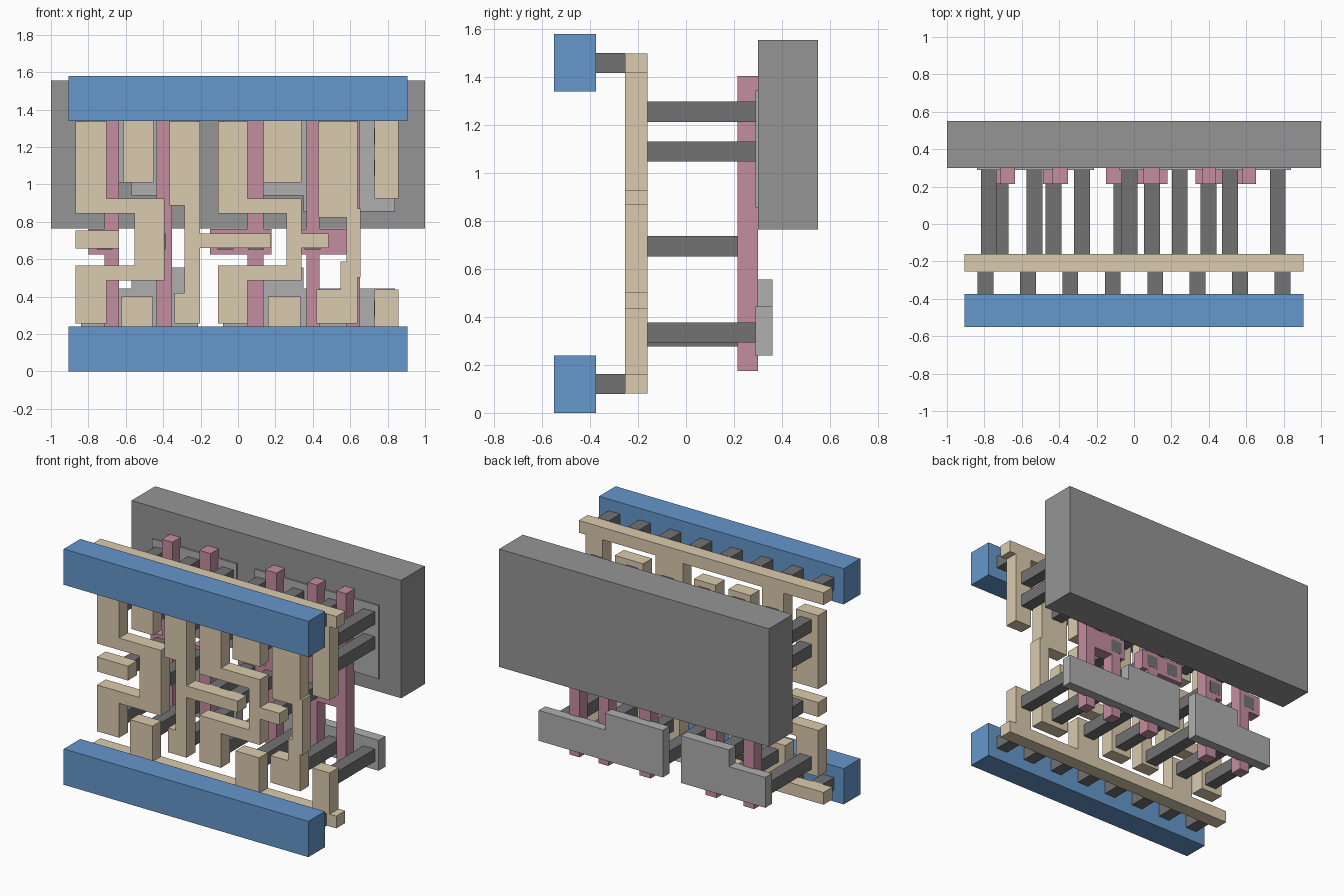
import bpy, bmesh


def material(name, rgb):
    m = bpy.data.materials.new(name)
    m.diffuse_color = (*rgb, 1)
    return m


BLUE = material("blue", (0.13, 0.31, 0.60))
BEIGE = material("beige", (0.71, 0.60, 0.42))
PINK = material("pink", (0.56, 0.27, 0.35))
DARK = material("dark_grey", (0.17, 0.17, 0.17))
MID = material("mid_grey", (0.30, 0.30, 0.30))
LIGHT = material("light_grey", (0.43, 0.43, 0.43))


def plate(name, outline, y0, y1, mat):
    """Extrude an x-z outline from y0 to y1."""
    pts = [p for i, p in enumerate(outline) if p != outline[i - 1]]
    bm = bmesh.new()
    face = bm.faces.new([bm.verts.new((x, y0, z)) for x, z in pts])
    new = bmesh.ops.extrude_face_region(bm, geom=[face])["geom"]
    verts = [v for v in new if isinstance(v, bmesh.types.BMVert)]
    bmesh.ops.translate(bm, verts=verts, vec=(0, y1 - y0, 0))
    bmesh.ops.recalc_face_normals(bm, faces=bm.faces)
    me = bpy.data.meshes.new(name)
    bm.to_mesh(me)
    bm.free()
    me.materials.append(mat)
    ob = bpy.data.objects.new(name, me)
    bpy.context.collection.objects.link(ob)
    return ob


def rect(x0, x1, z0, z1):
    return [(x0, z0), (x1, z0), (x1, z1), (x0, z1)]


def stud(name, x, z, y0, y1):
    h = 0.042
    plate(name, rect(x - h, x + h, z - h, z + h), y0, y1, DARK)


W = 0.907
LI = (-0.255, -0.16)

# Back block and front bars
plate("well_block", rect(-1, 1, 0.765, 1.555), 0.30, 0.55, MID)
plate("lower_bar", rect(-W, W, 0, 0.24), -0.55, -0.375, BLUE)
plate("upper_bar", rect(-W, W, 1.34, 1.58), -0.55, -0.375, BLUE)

# Stepped thin plates: lower pair free, upper pair set into the block
plate("lower_plate_left", [(-0.84, 0.24), (-0.215, 0.24), (-0.215, 0.556),
      (-0.57, 0.556), (-0.57, 0.444), (-0.84, 0.444)], 0.29, 0.36, LIGHT)
plate("lower_plate_right", [(-0.08, 0.24), (0.84, 0.24), (0.84, 0.444),
      (0.35, 0.444), (0.35, 0.556), (-0.08, 0.556)], 0.29, 0.36, LIGHT)
plate("upper_plate_left", [(-0.84, 1.01), (-0.57, 1.01), (-0.57, 0.94),
      (-0.215, 0.94), (-0.215, 1.345), (-0.84, 1.345)], 0.29, 0.36, LIGHT)
plate("upper_plate_right", [(-0.08, 0.94), (0.35, 0.94), (0.35, 0.856),
      (0.84, 0.856), (0.84, 1.345), (-0.08, 1.345)], 0.29, 0.36, LIGHT)


# Pink gate fingers, each with a contact pad at mid height
def finger(x0, x1, p0, p1):
    b, t, lo, hi = 0.175, 1.405, 0.625, 0.76
    return [(x0, b), (x1, b), (x1, lo), (p1, lo), (p1, hi), (x1, hi), (x1, t),
            (x0, t), (x0, hi), (p0, hi), (p0, lo), (x0, lo)]


for i, f in enumerate([(-0.715, -0.637, -0.80, -0.637),
                       (-0.437, -0.353, -0.487, -0.353),
                       (0.052, 0.136, -0.15, 0.18),
                       (0.366, 0.437, 0.33, 0.58)]):
    plate(f"gate_finger_{i + 1}", finger(*f), 0.215, 0.30, PINK)
plate("gate_finger_5", rect(0.58, 0.652, 0.175, 1.405), 0.215, 0.30, PINK)


# Beige rails with teeth
def comb(z_out, z_in, teeth):
    pts = [(W, z_out), (-W, z_out), (-W, z_in)]
    for x0, x1, z in teeth:
        pts += [(x0, z_in), (x0, z), (x1, z), (x1, z_in)]
    return pts + [(W, z_in)]


plate("upper_rail", comb(1.50, 1.418, [(-0.612, -0.452, 1.01),
      (0.136, 0.34, 1.01), (0.73, 0.858, 0.925)]), *LI, BEIGE)
plate("lower_rail", comb(0.08, 0.162, [(-0.622, -0.457, 0.40),
      (0.16, 0.335, 0.40), (0.73, 0.858, 0.438)]), *LI, BEIGE)


# Beige wiring
def bracket(x0, x1, xi, xo, stub):
    return [(x0, 1.337), (x0, 0.845), (xi, 0.845), (xi, 0.567), (x0, 0.567),
            (x0, 0.257), (x1, 0.257), (x1, 0.487), (xo, 0.487), (xo, 0.66),
            (stub, 0.66), (stub, 0.738), (xo, 0.738), (xo, 0.925),
            (x1, 0.925), (x1, 1.337)]


plate("left_bracket_wire", bracket(-0.868, -0.703, -0.553, -0.393, -0.393),
      *LI, BEIGE)
plate("centre_bracket_wire", bracket(-0.108, 0.052, 0.26, 0.34, 0.485),
      *LI, BEIGE)
plate("input_tab", rect(-0.868, -0.637, 0.658, 0.754), *LI, BEIGE)
plate("branch_wire", [(-0.366, 1.337), (-0.366, 0.888), (-0.286, 0.888),
      (-0.286, 0.42), (-0.34, 0.42), (-0.34, 0.257), (-0.203, 0.257),
      (-0.203, 0.66), (0.176, 0.66), (0.176, 0.738), (-0.203, 0.738),
      (-0.203, 1.337)], *LI, BEIGE)
plate("right_wire", [(0.43, 1.337), (0.43, 0.823), (0.58, 0.823),
      (0.58, 0.588), (0.548, 0.588), (0.548, 0.438), (0.42, 0.438),
      (0.42, 0.257), (0.64, 0.257), (0.64, 0.503), (0.655, 0.503),
      (0.655, 0.872), (0.64, 0.872), (0.64, 1.337)], *LI, BEIGE)

# Short studs between bars and rails
for i in range(8):
    x = -0.794 + i * 0.2268
    stud("lower_rail_stud", x, 0.12, -0.375, -0.255)
    stud("upper_rail_stud", x, 1.46, -0.375, -0.255)

# Long studs from wiring to plates, then to gate pads
for i, x in enumerate([-0.777, -0.532, -0.278, -0.024, 0.245, 0.513, 0.769]):
    stud("lower_plate_stud", x, 0.319 if i in (1, 2, 4) else 0.336, -0.16, 0.301)
    for z in (1.09, 1.256):
        stud("upper_plate_stud", x, z, -0.16, 0.301)
for x in (-0.713, -0.43, -0.067, 0.096, 0.398):
    stud("gate_pad_stud", x, 0.695, -0.16, 0.301)
